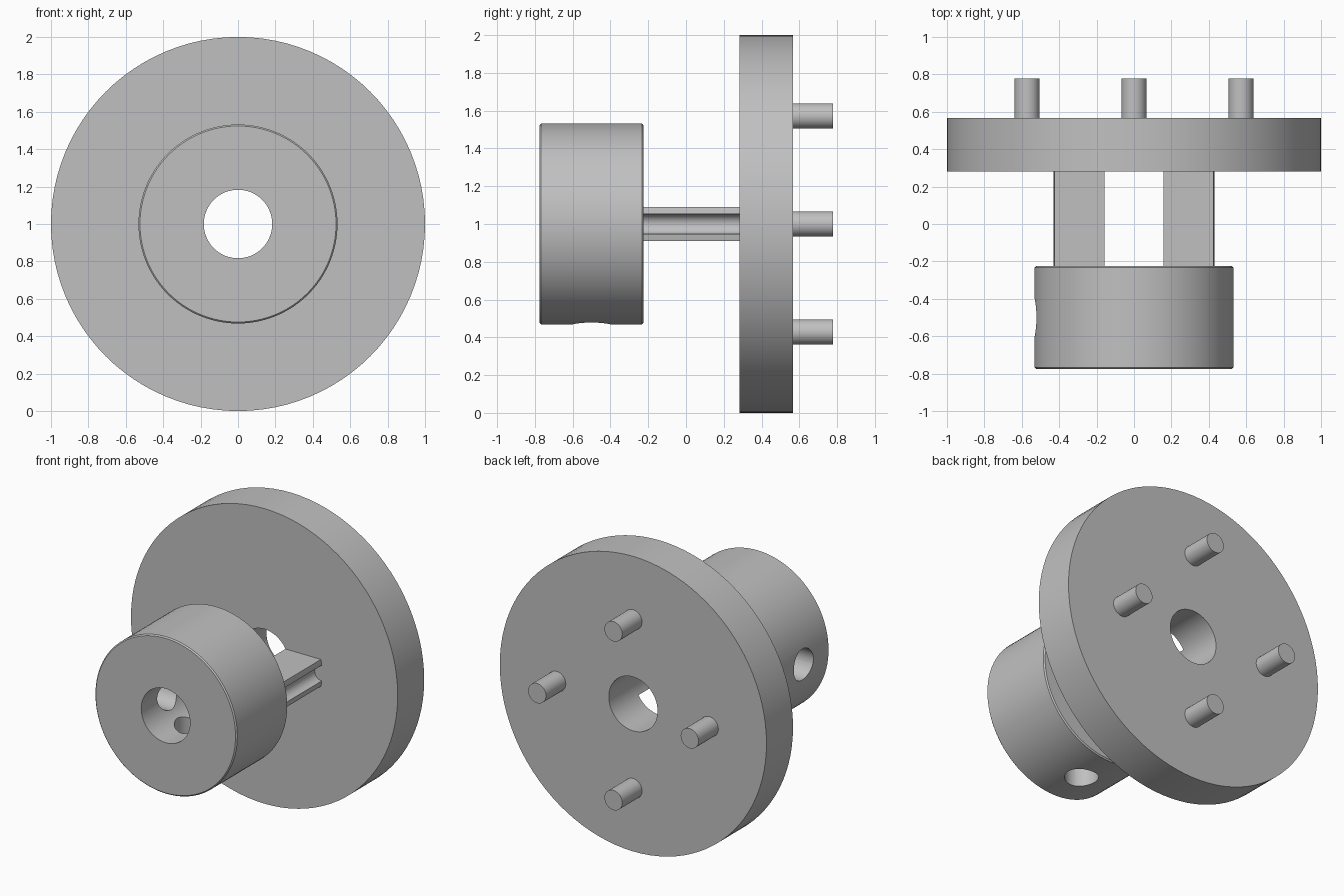
import bpy, bmesh
from math import pi, sin, cos, asin, radians
from mathutils import Vector, Matrix

cube = bpy.data.objects.get("Cube")
if cube:
    bpy.data.objects.remove(cube, do_unlink=True)

GREY = (0.53, 0.53, 0.53, 1)
grey = bpy.data.materials.new("plain_grey")
grey.use_nodes = True
grey.diffuse_color = GREY
grey.node_tree.nodes["Principled BSDF"].inputs["Base Color"].default_value = GREY

MID = 1.0          # height of the shaft axis
BORE = 0.183       # bore radius shared by disc, hub and arms


def finish(name, bm):
    bmesh.ops.remove_doubles(bm, verts=bm.verts, dist=1e-5)
    bmesh.ops.recalc_face_normals(bm, faces=bm.faces)
    mesh = bpy.data.meshes.new(name)
    bm.to_mesh(mesh)
    bm.free()
    mesh.materials.append(grey)
    obj = bpy.data.objects.new(name, mesh)
    bpy.context.collection.objects.link(obj)
    return obj


def smooth(obj):
    bpy.ops.object.select_all(action='DESELECT')
    obj.select_set(True)
    bpy.context.view_layer.objects.active = obj
    bpy.ops.object.shade_smooth_by_angle(angle=radians(30))


def lathe(name, profile):
    """Turn a closed (radius, y) profile about the shaft axis."""
    bm = bmesh.new()
    verts = [bm.verts.new((r, y, MID)) for r, y in profile]
    edges = [bm.edges.new((v, verts[i - 1])) for i, v in enumerate(verts)]
    bmesh.ops.spin(bm, geom=verts + edges, cent=(0, 0, MID), axis=(0, 1, 0),
                   angle=2 * pi, steps=96)
    return finish(name, bm)


def rod(name, start, end, radius, segments=32):
    start, end = Vector(start), Vector(end)
    bm = bmesh.new()
    turn = (end - start).to_track_quat('Z', 'Y').to_matrix().to_4x4()
    bmesh.ops.create_cone(bm, cap_ends=True, segments=segments, radius1=radius,
                          radius2=radius, depth=(end - start).length,
                          matrix=Matrix.Translation((start + end) / 2) @ turn)
    return finish(name, bm)


def arc(cx, radius, a0, a1, steps):
    return [(cx + radius * cos(a0 + (a1 - a0) * i / steps),
             radius * sin(a0 + (a1 - a0) * i / steps)) for i in range(steps + 1)]


# Large disc with the bore through it
disc = lathe("disc", [(BORE, 0.282), (1, 0.282), (1, 0.566), (BORE, 0.566)])
smooth(disc)

# Hub with chamfered rims
R, C, F, B = 0.532, 0.008, -0.775, -0.225
hub = lathe("hub", [(BORE, F), (R - C, F), (R, F + C), (R, B - C), (R - C, B), (BORE, B)])

# Set-screw holes on the right side and underneath
for side, direction in (("right", (-1, 0, 0)), ("bottom", (0, 0, -1))):
    start = Vector((0, -0.5, MID))
    cutter = rod(side + "_screw_hole_cutter", start, start + Vector(direction) * 0.7, 0.105, 40)
    cutter.hide_render = True
    mod = hub.modifiers.new("screw_hole", 'BOOLEAN')
    mod.operation, mod.solver, mod.object = 'DIFFERENCE', 'EXACT', cutter
    bpy.context.view_layer.objects.active = hub
    bpy.ops.object.modifier_apply(modifier=mod.name)
    bpy.data.objects.remove(cutter, do_unlink=True)
smooth(hub)

# Arms joining hub and disc: curved inside and outside, grooved along the outside
HALF, OUTER, GROOVE = 0.091, 0.434, 0.053
inner, outer, lip = asin(HALF / BORE), asin(HALF / OUTER), asin(GROOVE / OUTER)
section = (arc(0, BORE, inner, -inner, 12)
           + arc(0, OUTER, -outer, -lip, 3)
           + arc(OUTER * cos(lip), GROOVE, 1.5 * pi, 0.5 * pi, 14)[1:-1]
           + arc(0, OUTER, lip, outer, 3))
for side, sign in (("left", 1), ("right", -1)):
    bm = bmesh.new()
    face = bm.faces.new([bm.verts.new((sign * x, B - 0.005, MID + z)) for x, z in section])
    grown = bmesh.ops.extrude_face_region(bm, geom=[face])["geom"]
    bmesh.ops.translate(bm, vec=(0, 0.517, 0),
                        verts=[g for g in grown if isinstance(g, bmesh.types.BMVert)])
    smooth(finish(side + "_arm", bm))

# Four drive pins on the back of the disc
for name, dx, dz in (("left", 1, 0), ("right", -1, 0), ("top", 0, 1), ("bottom", 0, -1)):
    x, z = 0.572 * dx, MID + 0.572 * dz
    smooth(rod(name + "_pin", (x, 0.56, z), (x, 0.778, z), 0.067))
